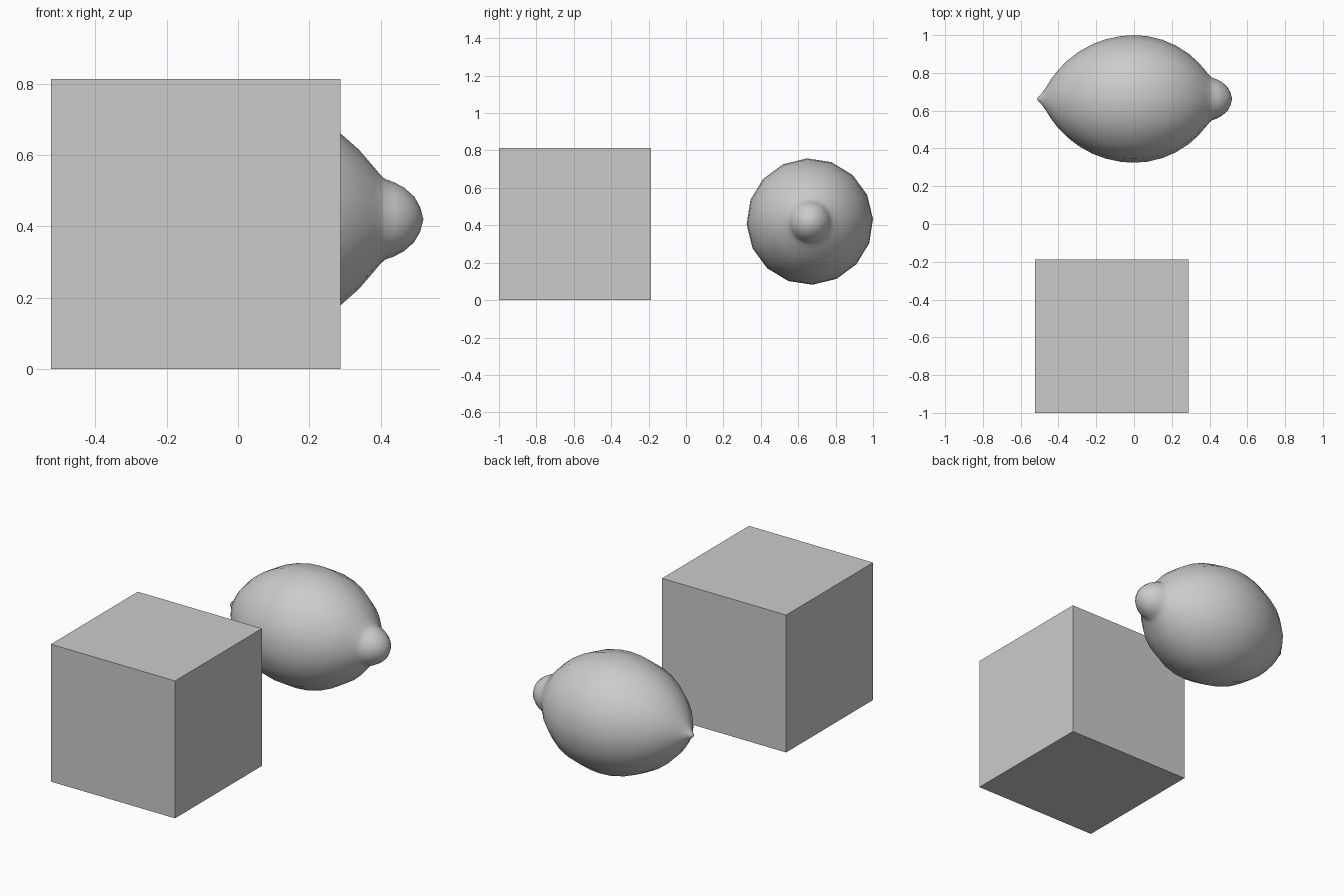
import bpy, bmesh, math

if "Cube" in bpy.data.objects:
    bpy.data.objects.remove(bpy.data.objects["Cube"])

# Cube block
bpy.ops.mesh.primitive_cube_add(size=0.813, location=(-0.1185, -0.5935, 0.4065))
bpy.context.object.name = "cube_block"


def arc(x, big_r, top=0.338):
    return math.sqrt(big_r ** 2 - x ** 2) - (big_r - top)


# Lemon profile (x, radius): small tip, bulging body, rounded stem knob
profile = [(-0.513, 0), (-0.507, 0.012), (-0.496, 0.021), (-0.484, 0.036)]
profile += [(x, arc(x, 0.53)) for x in (-0.465, -0.44, -0.4, -0.35, -0.29, -0.22, -0.15, -0.07)]
profile += [(x, arc(x, 0.475)) for x in (0, 0.07, 0.15, 0.22, 0.29, 0.34, 0.38)]
profile += [(0.4, 0.124), (0.413, 0.113), (0.438, 0.104), (0.466, 0.089),
            (0.494, 0.064), (0.511, 0.034), (0.52, 0)]

# Lemon body revolved around the x axis
bm = bmesh.new()
tilt = math.radians(2.5)
pts = [bm.verts.new((x, r * math.cos(tilt), r * math.sin(tilt))) for x, r in profile]
edges = [bm.edges.new(p) for p in zip(pts, pts[1:])]
bmesh.ops.spin(bm, geom=pts + edges, cent=(0, 0, 0), axis=(1, 0, 0),
               angle=math.tau, steps=16, use_duplicate=False)
bmesh.ops.remove_doubles(bm, verts=bm.verts, dist=0.0005)
bmesh.ops.recalc_face_normals(bm, faces=bm.faces)
for f in bm.faces:
    f.smooth = True
mesh = bpy.data.meshes.new("lemon")
bm.to_mesh(mesh)
bm.free()
lemon = bpy.data.objects.new("lemon", mesh)
lemon.location = (0, 0.662, 0.42)
bpy.context.collection.objects.link(lemon)
